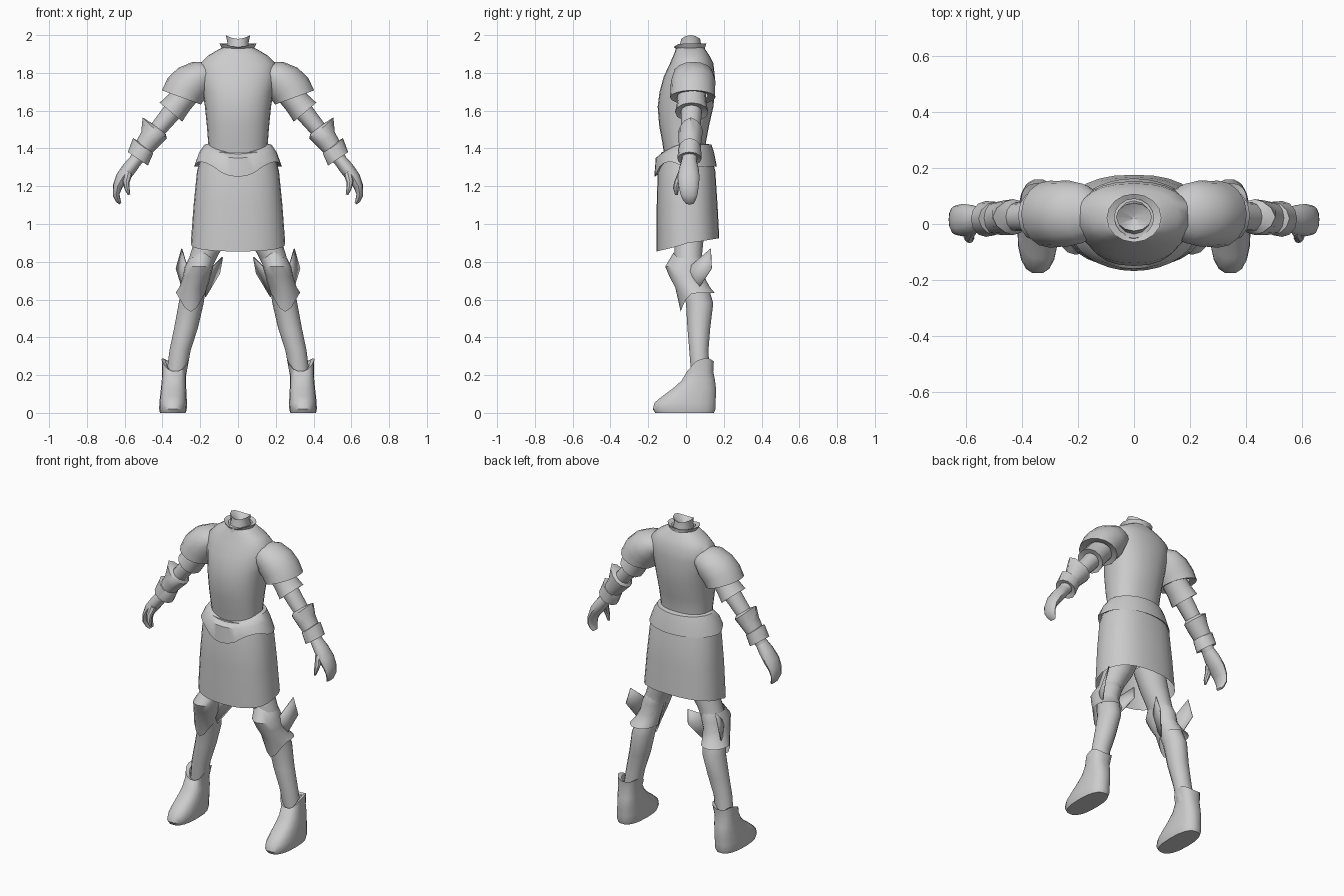
import bpy, bmesh, math

steel = bpy.data.materials.new("plain grey")
steel.diffuse_color = (0.6, 0.6, 0.6, 1)


def finish(bm, name, mirror=False, thick=0.0, angle=40):
    bmesh.ops.recalc_face_normals(bm, faces=bm.faces)
    me = bpy.data.meshes.new(name)
    bm.to_mesh(me)
    bm.free()
    me.materials.append(steel)
    me.shade_smooth()
    me.set_sharp_from_angle(angle=math.radians(angle))
    ob = bpy.data.objects.new(name, me)
    bpy.context.collection.objects.link(ob)
    if thick:
        s = ob.modifiers.new("thickness", 'SOLIDIFY')
        s.thickness = thick
    if mirror:
        ob.modifiers.new("mirror", 'MIRROR')
    return ob


def tube(name, rings, n=16, mirror=False, caps=(False, False), p=2.0, thick=0.0):
    """Loft rings of (x, y, z, ru, rv, tilt in degrees, height wave)."""
    bm = bmesh.new()
    loops = []
    for r in rings:
        x, y, z, ru, rv = r[:5]
        t = math.radians(r[5]) if len(r) > 5 else 0
        wave = r[6] if len(r) > 6 else None
        loop = []
        for i in range(n):
            a = 2 * math.pi * i / n
            c, s = math.cos(a), math.sin(a)
            u = math.copysign(abs(c) ** (2 / p), c) * ru
            v = math.copysign(abs(s) ** (2 / p), s) * rv
            w = wave(c, s) if wave else 0
            loop.append(bm.verts.new((x + u * math.cos(t) + w * math.sin(t),
                                      y + v,
                                      z + u * math.sin(t) + w * math.cos(t))))
        loops.append(loop)
    for A, B in zip(loops, loops[1:]):
        for i in range(n):
            j = (i + 1) % n
            bm.faces.new((A[i], A[j], B[j], B[i]))
    if caps[0]:
        bm.faces.new(loops[0])
    if caps[1]:
        bm.faces.new(loops[-1])
    return finish(bm, name, mirror, thick)


def body_ring(z, rx, front, back, wave=None):
    return (0, (front + back) / 2, z, rx, (back - front) / 2, 0, wave)


def point(amount, side=-1, power=6):
    """Rim point at the front (-1) or back (1)."""
    return lambda c, s: amount * max(0, s * side) ** power


# Torso and neck
tube("breastplate", [
    body_ring(1.36, 0.155, -0.115, 0.105), body_ring(1.43, 0.158, -0.125, 0.105),
    body_ring(1.52, 0.165, -0.142, 0.122), body_ring(1.62, 0.175, -0.15, 0.145),
    body_ring(1.70, 0.187, -0.14, 0.152), body_ring(1.78, 0.205, -0.118, 0.153),
    body_ring(1.85, 0.20, -0.085, 0.145), body_ring(1.89, 0.16, -0.068, 0.125),
    body_ring(1.92, 0.11, -0.055, 0.105), body_ring(1.935, 0.08, -0.05, 0.095),
], n=24, caps=(True, True), p=2.3)
tube("collar", [
    body_ring(1.90, 0.10, -0.062, 0.11), body_ring(1.93, 0.085, -0.055, 0.10),
    body_ring(1.955, 0.098, -0.065, 0.108, point(-0.02)),
    body_ring(1.945, 0.07, -0.045, 0.09, point(-0.02)),
], n=16)
tube("neck", [
    body_ring(1.90, 0.065, -0.045, 0.09), body_ring(1.96, 0.056, -0.03, 0.078),
    body_ring(1.997, 0.064, -0.025, 0.075, lambda c, s: -0.02 * s * s + 0.003),
    body_ring(1.95, 0.008, 0.015, 0.03),
], n=12, caps=(False, True))


# Belt with pointed lower edge, and the skirt below
def belt_edge(c, s):
    f = max(0, -s)
    return -0.055 * max(0, f - 0.8) / 0.2 + 0.025 * math.sin(math.pi * f) ** 2


tube("belt", [
    body_ring(1.425, 0.155, -0.118, 0.105, point(-0.05, power=2)),
    body_ring(1.42, 0.178, -0.135, 0.135, point(-0.05, power=2)),
    body_ring(1.38, 0.205, -0.16, 0.148, point(-0.03, power=2)),
    body_ring(1.305, 0.232, -0.168, 0.163, belt_edge),
    body_ring(1.32, 0.205, -0.14, 0.14, belt_edge),
], n=32)
tube("skirt", [
    body_ring(1.38, 0.19, -0.13, 0.13), body_ring(1.28, 0.217, -0.15, 0.155),
    body_ring(1.10, 0.235, -0.155, 0.167),
    body_ring(0.90, 0.25, -0.155, 0.176,
              lambda c, s: -0.045 * max(0, -s) ** 0.7 + 0.025 * max(0, s)),
], n=28, p=2.4)

# Shoulders and arms
tube("pauldron", [
    (0.14, 0.035, 1.80, 0.07, 0.08, 55), (0.185, 0.038, 1.795, 0.083, 0.106, 50),
    (0.235, 0.038, 1.755, 0.108, 0.118, 42), (0.275, 0.036, 1.715, 0.113, 0.118, 32),
    (0.30, 0.035, 1.67, 0.11, 0.12, 20),
    (0.295, 0.035, 1.68, 0.07, 0.08, 20),
], mirror=True, caps=(True, False))
tube("upper_arm_guard", [
    (0.265, 0.03, 1.70, 0.07, 0.075, 36), (0.315, 0.03, 1.64, 0.07, 0.078, 38),
    (0.355, 0.03, 1.592, 0.078, 0.088, 40), (0.35, 0.03, 1.60, 0.045, 0.05, 40),
], n=12, mirror=True)
tube("arm", [
    (0.26, 0.03, 1.71, 0.055, 0.055, 38), (0.36, 0.028, 1.58, 0.05, 0.055, 38),
    (0.43, 0.025, 1.495, 0.044, 0.05, 38), (0.50, 0.02, 1.395, 0.042, 0.045, 36),
    (0.55, 0.018, 1.325, 0.034, 0.038, 34),
], n=12, mirror=True, caps=(True, True))
tube("forearm_guard", [
    (0.42, 0.025, 1.505, 0.048, 0.052, 38),
    (0.43, 0.025, 1.495, 0.068, 0.064, 38, lambda c, s: 0.035 * max(0, c) ** 3),
    (0.465, 0.022, 1.45, 0.06, 0.062, 38),
    (0.505, 0.02, 1.395, 0.05, 0.056, 37),
], n=12, mirror=True)
tube("wrist_cuff", [
    (0.49, 0.02, 1.41, 0.045, 0.05, 36),
    (0.497, 0.02, 1.405, 0.058, 0.06, 36, lambda c, s: 0.02 * max(0, c) ** 3),
    (0.53, 0.018, 1.345, 0.064, 0.064, 34),
    (0.525, 0.018, 1.35, 0.034, 0.038, 34),
], n=12, mirror=True)

# Hands with curled fingers and a thumb
tube("hand", [
    (0.535, 0.016, 1.345, 0.034, 0.038, 36), (0.575, 0.015, 1.295, 0.038, 0.052, 34),
    (0.612, 0.014, 1.245, 0.036, 0.058, 28), (0.637, 0.014, 1.20, 0.026, 0.053, 15),
    (0.645, 0.016, 1.155, 0.018, 0.045, -10), (0.635, 0.018, 1.125, 0.014, 0.033, -25),
    (0.623, 0.02, 1.108, 0.007, 0.02, -35),
], n=12, mirror=True, caps=(True, True))
tube("thumb", [
    (0.58, -0.02, 1.275, 0.024, 0.022, 30), (0.592, -0.042, 1.225, 0.019, 0.02, 10),
    (0.588, -0.054, 1.19, 0.014, 0.015, -10), (0.577, -0.05, 1.155, 0.007, 0.008, -20),
], n=8, mirror=True, caps=(True, True))

# Legs
tube("leg", [
    (0.105, 0.015, 1.02, 0.10, 0.085), (0.14, 0.015, 0.92, 0.088, 0.08),
    (0.178, 0.012, 0.84, 0.075, 0.075), (0.212, 0.015, 0.75, 0.064, 0.072),
    (0.232, 0.045, 0.67, 0.063, 0.075), (0.248, 0.072, 0.58, 0.066, 0.074),
    (0.275, 0.068, 0.45, 0.063, 0.062), (0.307, 0.068, 0.33, 0.056, 0.052),
    (0.33, 0.078, 0.18, 0.052, 0.05),
], n=14, mirror=True, caps=(True, True))

# Knee guards with a bulging cap and pointed lower edge
tube("knee_guard", [
    (0.19, 0.01, 0.82, 0.07, 0.075, 0, point(0.03)),
    (0.207, -0.005, 0.775, 0.075, 0.105), (0.22, 0.005, 0.72, 0.072, 0.092),
    (0.236, 0.035, 0.665, 0.075, 0.092),
    (0.25, 0.062, 0.635, 0.08, 0.09, 0, point(-0.10, power=3)),
], n=16, mirror=True)


def fin(name, pts, ridge):
    bm = bmesh.new()
    rim = [bm.verts.new(q) for q in pts]
    mid = bm.verts.new(ridge)
    for i in range(4):
        bm.faces.new((rim[i], rim[(i + 1) % 4], mid))
    finish(bm, name, True, 0.006, 20)


# Pointed wings on both sides of each knee
fin("outer_knee_wing", [(0.30, 0.13, 0.87), (0.33, 0.135, 0.765),
                        (0.29, 0.05, 0.635), (0.265, -0.01, 0.75)], (0.305, 0.06, 0.75))
fin("inner_knee_wing", [(0.085, 0.10, 0.825), (0.10, 0.12, 0.74),
                        (0.175, 0.04, 0.615), (0.165, -0.03, 0.745)], (0.135, 0.045, 0.74))

# Boots: foot and ankle in one loft, ending in a notched cuff
profile = [(0.0, -0.165, 0.15, 0.068), (0.02, -0.178, 0.158, 0.073),
           (0.055, -0.168, 0.158, 0.073), (0.09, -0.125, 0.16, 0.07),
           (0.13, -0.07, 0.16, 0.067), (0.17, -0.025, 0.155, 0.064),
           (0.22, 0.005, 0.145, 0.063)]
boot = [(0.345 - 0.03 * z, (f + b) / 2, z, w, (b - f) / 2) for z, f, b, w in profile]
notch = lambda c, s: 0.045 * abs(c) ** 2 + 0.03 * max(0, s) - 0.02 * max(0, -s)
boot += [(0.332, 0.08, 0.24, 0.072, 0.068, 0, notch),
         (0.332, 0.08, 0.23, 0.05, 0.05, 0, notch)]
tube("boot", boot, n=18, mirror=True, caps=(True, False), p=2.5)
